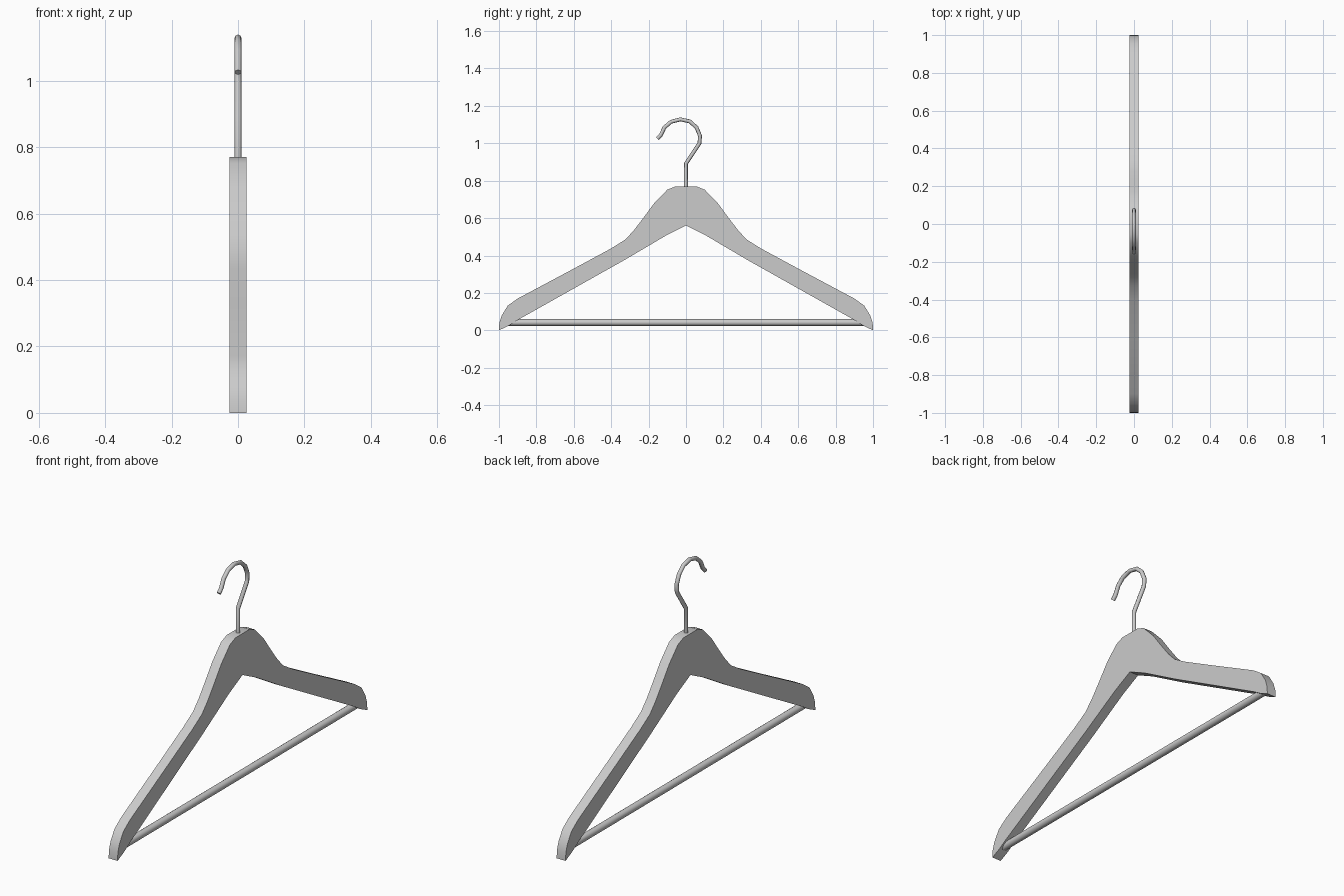
import bpy, bmesh
from math import radians

if "Cube" in bpy.data.objects:
    bpy.data.objects.remove(bpy.data.objects["Cube"])


def smooth(obj, angle=35):
    bpy.ops.object.select_all(action='DESELECT')
    obj.select_set(True)
    bpy.context.view_layer.objects.active = obj
    bpy.ops.object.shade_smooth_by_angle(angle=radians(angle))


# Wooden body: half outline in (y, z), mirrored and extruded along x
upper = [(0.055, 0.77), (0.10, 0.752), (0.17, 0.68), (0.225, 0.605),
         (0.28, 0.533), (0.325, 0.485), (0.40, 0.438), (0.60, 0.33),
         (0.90, 0.17), (0.953, 0.132), (0.985, 0.08), (0.998, 0.04), (1.0, 0.0)]
lower = [(0.95, 0.024), (0.90, 0.055), (0.325, 0.378), (0.11, 0.505)]
right_side = upper + lower
left_side = [(-y, z) for y, z in reversed(right_side)]
outline = right_side + [(0, 0.56)] + left_side

T = 0.025
bm = bmesh.new()
face = bm.faces.new([bm.verts.new((-T, y, z)) for y, z in outline])
ext = bmesh.ops.extrude_face_region(bm, geom=[face])
bmesh.ops.translate(bm, vec=(2 * T, 0, 0),
                    verts=[v for v in ext['geom'] if isinstance(v, bmesh.types.BMVert)])
bmesh.ops.recalc_face_normals(bm, faces=bm.faces)
mesh = bpy.data.meshes.new("hanger_body")
bm.to_mesh(mesh)
bm.free()
body = bpy.data.objects.new("hanger_body", mesh)
bpy.context.collection.objects.link(body)
smooth(body)

# Trouser bar between the arm tips
bpy.ops.mesh.primitive_cylinder_add(vertices=16, radius=0.018, depth=1.9,
                                    location=(0, 0, 0.042), rotation=(radians(90), 0, 0))
bar = bpy.context.object
bar.name = "trouser_bar"
smooth(bar)

# Wire hook swept along a path in the yz plane
path = [(0, 0.74), (0, 0.892), (0.072, 1.0), (0.075, 1.04), (0.056, 1.085),
        (0.02, 1.117), (-0.03, 1.128), (-0.08, 1.115), (-0.115, 1.085),
        (-0.134, 1.045), (-0.153, 1.025)]
curve = bpy.data.curves.new("hook", 'CURVE')
curve.dimensions = '3D'
curve.bevel_depth = 0.0105
curve.bevel_resolution = 2
curve.use_fill_caps = True
spline = curve.splines.new('POLY')
spline.points.add(len(path) - 1)
for p, (y, z) in zip(spline.points, path):
    p.co = (0, y, z, 1)
hook = bpy.data.objects.new("hook", curve)
bpy.context.collection.objects.link(hook)
bpy.ops.object.select_all(action='DESELECT')
hook.select_set(True)
bpy.context.view_layer.objects.active = hook
bpy.ops.object.convert(target='MESH')
smooth(bpy.context.object, 50)
